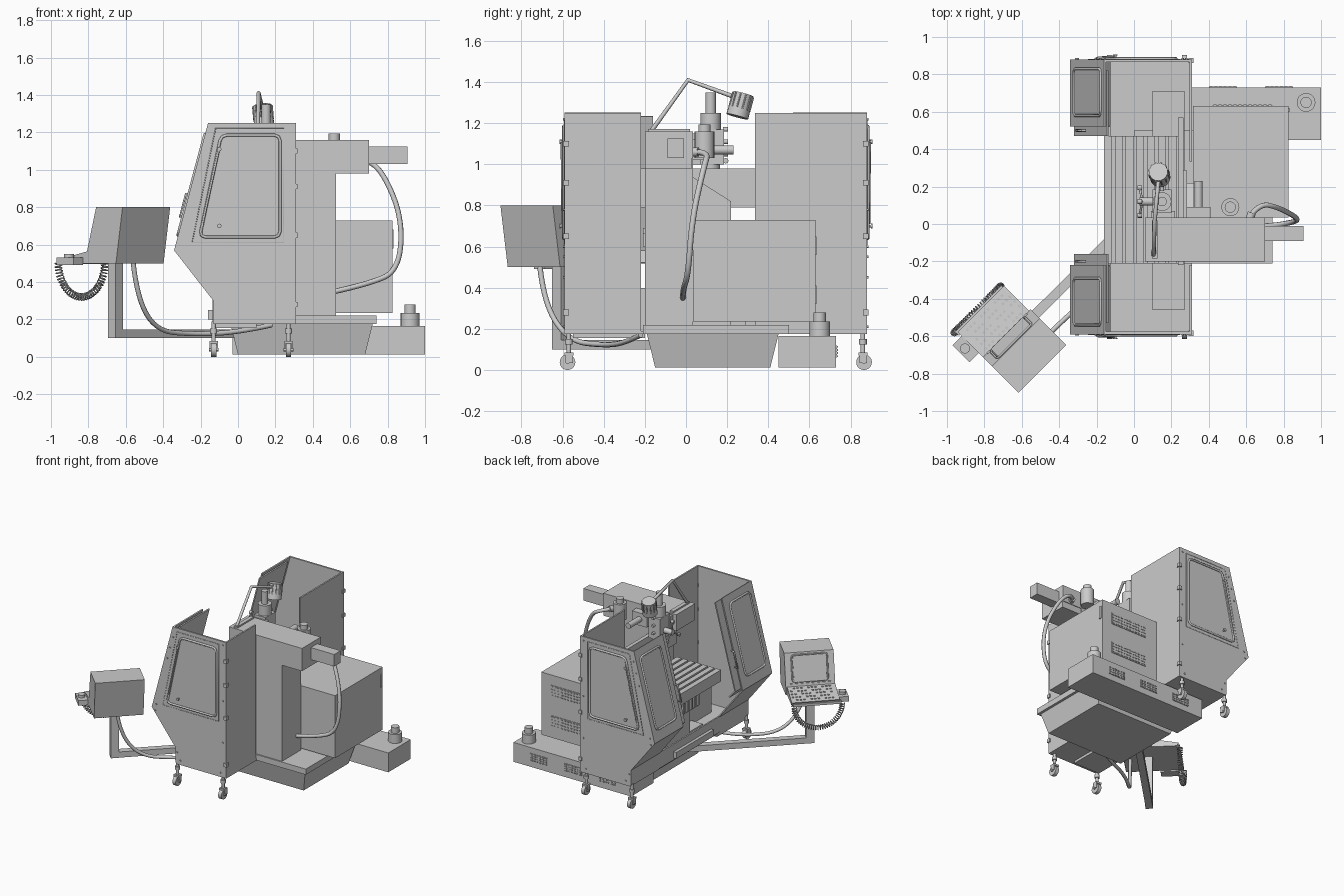
import bpy, bmesh, math
from mathutils import Vector, Matrix

if "Cube" in bpy.data.objects:
    bpy.data.objects.remove(bpy.data.objects["Cube"])

def add(name, bm):
    bmesh.ops.recalc_face_normals(bm, faces=bm.faces)
    me = bpy.data.meshes.new(name)
    bm.to_mesh(me)
    bm.free()
    ob = bpy.data.objects.new(name, me)
    bpy.context.collection.objects.link(ob)
    return ob

def box(name, x0, x1, y0, y1, z0, z1, taper=0):
    bm = bmesh.new()
    bmesh.ops.create_cube(bm, size=1)
    for v in bm.verts:
        low = taper if v.co.z < 0 else 0
        sx, sy = 1 - 2 * low / (x1 - x0), 1 - 2 * low / (y1 - y0)
        v.co = ((x0 + x1) / 2 + v.co.x * (x1 - x0) * sx,
                (y0 + y1) / 2 + v.co.y * (y1 - y0) * sy,
                (z0 + z1) / 2 + v.co.z * (z1 - z0))
    return add(name, bm)

def prism(name, pts, a, b, axis='y'):
    """Extrude an xz (or yz) profile from a to b."""
    bm = bmesh.new()
    pos = lambda p, d: (p[0], d, p[1]) if axis == 'y' else (d, p[0], p[1])
    lo = [bm.verts.new(pos(p, a)) for p in pts]
    hi = [bm.verts.new(pos(p, b)) for p in pts]
    bm.faces.new(lo)
    bm.faces.new(hi)
    for i in range(len(pts)):
        j = (i + 1) % len(pts)
        bm.faces.new((lo[i], lo[j], hi[j], hi[i]))
    return add(name, bm)

def sheet(name, pts, a, b, t=.01):
    """Bent sheet metal following an open xz line."""
    bm = bmesh.new()
    rows = [(bm.verts.new((x, a, z)), bm.verts.new((x, b, z))) for x, z in pts]
    for r, s in zip(rows, rows[1:]):
        bm.faces.new((r[0], r[1], s[1], s[0]))
    ob = add(name, bm)
    m = ob.modifiers.new('thickness', 'SOLIDIFY')
    m.thickness, m.offset = t, 0
    return ob

def cyl(name, p, q, r, r2=None, n=20):
    p, q = Vector(p), Vector(q)
    d = q - p
    bm = bmesh.new()
    bmesh.ops.create_cone(bm, cap_ends=True, segments=n, radius1=r, radius2=r if r2 is None else r2, depth=d.length)
    mat = Matrix.Translation((p + q) / 2) @ d.to_track_quat('Z', 'Y').to_matrix().to_4x4()
    bmesh.ops.transform(bm, matrix=mat, verts=bm.verts)
    for f in bm.faces:
        f.smooth = len(f.verts) == 4
    for e in bm.edges:
        e.smooth = all(len(f.verts) == 4 for f in e.link_faces)
    return add(name, bm)

def tube(name, pts, r, kind='POLY', closed=False, res=2):
    cu = bpy.data.curves.new(name, 'CURVE')
    cu.dimensions, cu.bevel_depth, cu.bevel_resolution, cu.use_fill_caps = '3D', r, res, True
    sp = cu.splines.new(kind)
    sp.points.add(len(pts) - 1)
    for s, p in zip(sp.points, pts):
        s.co = (*p, 1)
    sp.use_cyclic_u = closed
    if kind == 'NURBS':
        sp.order_u, sp.use_endpoint_u, sp.resolution_u = 3, True, 8
    ob = bpy.data.objects.new(name, cu)
    bpy.context.collection.objects.link(ob)
    return ob

def rounded(pts, d=.03):
    """Cut each corner of a 3D polygon twice for a rounded frame."""
    out = []
    P = [Vector(p) for p in pts]
    for i, p in enumerate(P):
        a, b = (P[i - 1] - p).normalized(), (P[(i + 1) % len(P)] - p).normalized()
        out += [p + a * d, p + (a + b) * d * .28, p + b * d]
    return out

# Enclosure halves: (name, outer y, back panel inner y, front panel inner y, door edge y)
side = [(-.155, 1.25), (.31, 1.25), (.31, .185), (-.13, .185), (-.13, .305), (-.337, .57)]
window = [(-.09, 1.185), (.225, 1.185), (.225, .64), (-.205, .64)]
slope = lambda z, o=0: -.337 + (z - .57) * .268 - o      # x on the sloped front
for nm, yo, yb, yf, yd in (('near', -.59, -.22, -.22, -.16), ('far', .88, .335, .52, .47)):
    s = 1 if yo > 0 else -1
    prism(nm + '_side_panel', side, yo, yo - s * .014)
    sheet(nm + '_front_panel', [(-.155, 1.25), (-.337, .57), (-.13, .305), (-.13, .185)], yo, yf)
    sheet(nm + '_sliding_door', [(slope(1.235, -.018), 1.235), (slope(.58, -.018), .58), (slope(.58, -.07), .52)], yo - s * .06, yd)
    box(nm + '_back_panel', .298, .31, min(yo, yb), max(yo, yb), .185, 1.25)
    tube(nm + '_side_window_frame', rounded([(x, yo + s * .004, z) for x, z in window]), .008, closed=True)
    tube(nm + '_side_panel_seam', [(x, yo, z) for x, z in ((-.12, 1.22), (.245, 1.22), (.245, .61), (-.245, .61))], .003, closed=True, res=0)
    prism(nm + '_side_glass', [(-.08, 1.175), (.215, 1.175), (.215, .65), (-.195, .65)], yo, yo + s * .004)
    tube(nm + '_side_handle', [(-.19, yo + s * .01, .71), (-.10, yo + s * .014, 1.12)], .006)
    ya, yc = yo - s * .05, yo - s * .30
    tube(nm + '_front_window_frame', rounded([(slope(z, .006), y, z) for y, z in ((ya, 1.19), (yc, 1.19), (yc, .65), (ya, .65))]), .008, closed=True)
    sheet(nm + '_front_glass', [(slope(1.18, .004), 1.18), (slope(.66, .004), .66)], ya, yc, .006)
    yh = yf - s * .02
    tube(nm + '_door_handle', [(slope(.75), yh, .75), (slope(.75, .022), yh, .75), (slope(.87, .022), yh, .87), (slope(.87), yh, .87)], .007)
    for z in (1.10, .91, .65, .28):
        box(nm + '_hinge', .292, .318, *sorted((yo - s * .02, yo + s * .008)), z - .014, z + .014)
    for x, z in ((-.155, 1.17), (-.18, 1.08), (-.205, .99), (-.30, .60), (-.31, .55), (-.12, .27), (-.09, .21), (.26, .21), (.28, .45), (.28, .78), (.28, 1.22)):
        cyl(nm + '_bolt', (x, yo, z), (x, yo + s * .007, z), .006, n=8)
    for z in (1.11, .70):
        cyl(nm + '_latch', (-.1, yo, z), (-.1, yo + s * .022, z), .006, n=8)
        cyl(nm + '_latch_knob', (-.1, yo + s * .02, z), (-.1, yo + s * .026, z), .012, n=8)
    # Casters
    for x in (-.13, .27):
        y = yo - s * .02
        cyl('caster_stem', (x, y, .08), (x, y, .19), .011)
        cyl('caster_collar', (x, y, .125), (x, y, .15), .019, n=12)
        box('caster_fork_top', x - .022, x + .022, y - .022, y + .022, .07, .085)
        for d in (-.019, .019):
            box('caster_fork', x + d - .003, x + d + .003, y - .016, y + .02, .035, .08)
        cyl('caster_wheel', (x - .014, y + s * .006, .038), (x + .014, y + s * .006, .038), .038)
        cyl('caster_axle', (x - .026, y + s * .006, .038), (x + .026, y + s * .006, .038), .009, n=10)

# Chip tray between the halves
box('tray_floor', -.13, .31, -.59, .88, .175, .19)
box('tray_front_wall', -.137, -.125, -.23, .53, .185, .31)
box('tray_bottom_channel', -.13, .1, -.55, -.2, .155, .18)
box('tray_front_rail', -.16, -.125, -.12, .35, .20, .25)
box('bed_way', .1, .27, -.46, .71, .19, .40)

# Base casting, plinth and coolant tank
box('base_casting', -.04, .72, -.19, .45, .012, .175, .04)
box('base_slab', 0, .74, -.21, .50, .175, .22)
box('coolant_tank', -.03, 1.0, .45, .73, .012, .165)
for n, r, z0, z1 in (('body', .05, .165, .235), ('cap', .03, .235, .28)):
    cyl('pump_' + n, (.92, .65, z0), (.92, .65, z1), r)

def vent(name, x0, x1, y, z0, z1, n):
    box(name + '_plate', x0, x1, y - .004, y + .004, z0, z1)
    for r in range(4):
        z = z0 + (z1 - z0) * (r + .5) / 4
        for i in range(n):
            x = x0 + (x1 - x0) * (i + .5) / n
            box(name + '_slat', x - .008, x + .008, y, y + .008, z - .004, z + .004)
for x in (.1, .4, .70):
    vent('tank_vent', x, x + .15, .73, .06, .12, 6)
for z in (.32, .56):
    vent('cabinet_vent', .42, .74, .63, z, z + .09, 12)

# Electrical cabinet, column and ram
box('electrical_cabinet', .315, .825, .035, .63, .235, .73)
box('cabinet_lock', .825, .832, .60, .62, .58, .68)
box('column', .25, .525, -.20, .035, .22, 1.03)
prism('column_web', [(.03, .22), (.03, .94), (.22, .82), (.22, .22)], .28, .32, 'x')
box('ram_neck', .25, .70, -.20, .03, .98, 1.03)
box('ram', .06, .70, -.20, .035, 1.03, 1.16)
box('ram_motor', .70, .905, -.09, -.01, 1.03, 1.125)
box('ram_front_rib', .095, .125, -.185, .02, 1.16, 1.172)
cyl('ram_side_motor', (.515, .09, 1.03), (.515, .09, 1.16), .048)
cyl('ram_side_motor_cap', (.515, .09, 1.16), (.515, .09, 1.195), .03)
box('ram_bracket', .28, .41, .03, .09, 1.02, 1.12)
cyl('ram_drive', (.345, .06, 1.07), (.345, .23, 1.07), .022)
box('splash_guard', .235, .265, -.22, .57, .79, .98)

# Vertical spindle head with hand levers
box('head_plate', .09, .22, .03, .07, 1.0, 1.15)
box('head_body', .10, .20, .06, .185, 1.0, 1.17)
for z0, z1, r in ((1.17, 1.25, .05), (1.25, 1.35, .025), (.93, 1.0, .045), (.87, .93, .028), (.80, .87, .01)):
    cyl('spindle', (.15, .12, z0), (.15, .12, z1), r)
cyl('lever_hub', (.03, .12, 1.06), (.10, .12, 1.06), .022)
for i in range(3):
    a = math.radians(90 + 120 * i)
    q = Vector((.03, .12 + .085 * math.cos(a), 1.06 + .085 * math.sin(a)))
    cyl('lever', (.045, .12, 1.06), q, .006, n=8)
    cyl('lever_knob', q - Vector((.01, 0, 0)), q + Vector((.012, 0, 0)), .013, n=12)
for z in (1.05, 1.11, 1.17):
    cyl('head_stud', (.15, .18, z), (.15, .205, z), .011, n=10)

# Work lamp
tube('lamp_arm', [(.105, -.17, 1.16), (.11, .01, 1.41), (.13, .23, 1.33)], .011)
d = Vector((.01, -.03, -.11)).normalized()
c = Vector((.135, .265, 1.29))
cyl('lamp_shade', c - d * .055, c + d * .06, .05, .055)
for i in range(12):
    w = (d.orthogonal().normalized() * .053)
    w.rotate(Matrix.Rotation(i * math.tau / 12, 3, d))
    cyl('lamp_fin', c + w - d * .05, c + w + d * .02, .004, n=6)

# Work table with T-slots and saddle
box('table', -.16, .235, -.21, .47, .60, .665)
for i in range(7):
    x = -.16 + i * .0575
    box('table_rib', x, x + .042, -.21, .47, .665, .69)
box('saddle', -.08, .25, -.05, .32, .45, .60)
box('knee', -.02, .28, -.02, .29, .22, .45)
for i in range(8):
    box('saddle_rib', -.092, -.08, -.04 + i * .046, -.02 + i * .046, .46, .60)

# Pendant control, built along local x then swung 45 degrees
M = Matrix.Translation((-.49, -.775, 0)) @ Matrix.Rotation(math.radians(135), 4, 'Z')
parts = [prism('control_box', [(0, .80), (.05, .50), (.27, .50), (.27, .56), (.20, .80)], -.18, .18),
         prism('keyboard', [(.26, .50), (.45, .50), (.46, .525), (.26, .565)], -.17, .18),
         prism('screen', [(.265, .60), (.27, .60), (.215, .78), (.21, .78)], -.12, .12),
         tube('screen_frame', rounded([(.262, -.13, .595), (.262, .13, .595), (.21, .13, .785), (.21, -.13, .785)], .02), .006, closed=True),
         box('handwheel_box', .30, .43, .18, .25, .49, .53),
         cyl('handwheel', (.37, .215, .53), (.37, .215, .55), .027),
         box('keyboard_rail', .44, .47, -.16, .19, .495, .515)]
for i in range(5):
    for j in range(12):
        if (i * 5 + j * 3) % 4:
            s = .29 + i * .035
            y = -.15 + j * .026
            z = .565 - (s - .26) * .2
            parts.append(box('key', s - .007, s + .007, y - .007, y + .007, z - .005, z + .006))
for j in range(8):
    y = -.14 + j * .04
    parts.append(box('soft_key', .262, .272, y - .01, y + .01, .575, .587))
coil = []
N = 34 * 8
for i in range(N + 1):
    a, b = math.pi * i / N, math.tau * i / 8
    k = .018 * math.cos(b)
    coil.append((.47 + .018 * math.sin(b), .02 + (.175 + k) * math.cos(a), .50 - (.18 + k) * math.sin(a)))
parts.append(tube('coiled_cable', coil, .004, res=0))
parts.append(box('control_post', .205, .26, -.03, .03, .10, .50))
parts.append(box('swing_arm', -.01, .01, -.01, .01, .10, .145))
for o in parts[:-1]:
    o.matrix_world = M @ o.matrix_basis
# Swing arm joins the post to the base
arm = parts[-1]
p, q = Vector((-.675, -.63)), Vector((-.02, .02))
arm.scale = ((q - p).length / .02, 2.6, 1)
arm.location = (*((p + q) / 2), 0)
arm.rotation_euler.z = math.atan2(q.y - p.y, q.x - p.x)

# Hoses
tube('control_hose', [(-.56, -.71, .50), (-.54, -.69, .32), (-.44, -.57, .14), (-.25, -.40, .12), (0, -.30, .13), (.18, -.22, .17)], .013, 'NURBS')
tube('ram_hose', [(.62, .04, 1.06), (.67, .11, 1.06), (.77, .09, 1.0), (.88, .03, .74), (.86, .01, .46), (.70, -.015, .39), (.52, -.015, .35)], .014, 'NURBS')
cyl('hose_fitting', (.62, .03, 1.06), (.63, .06, 1.06), .022)
